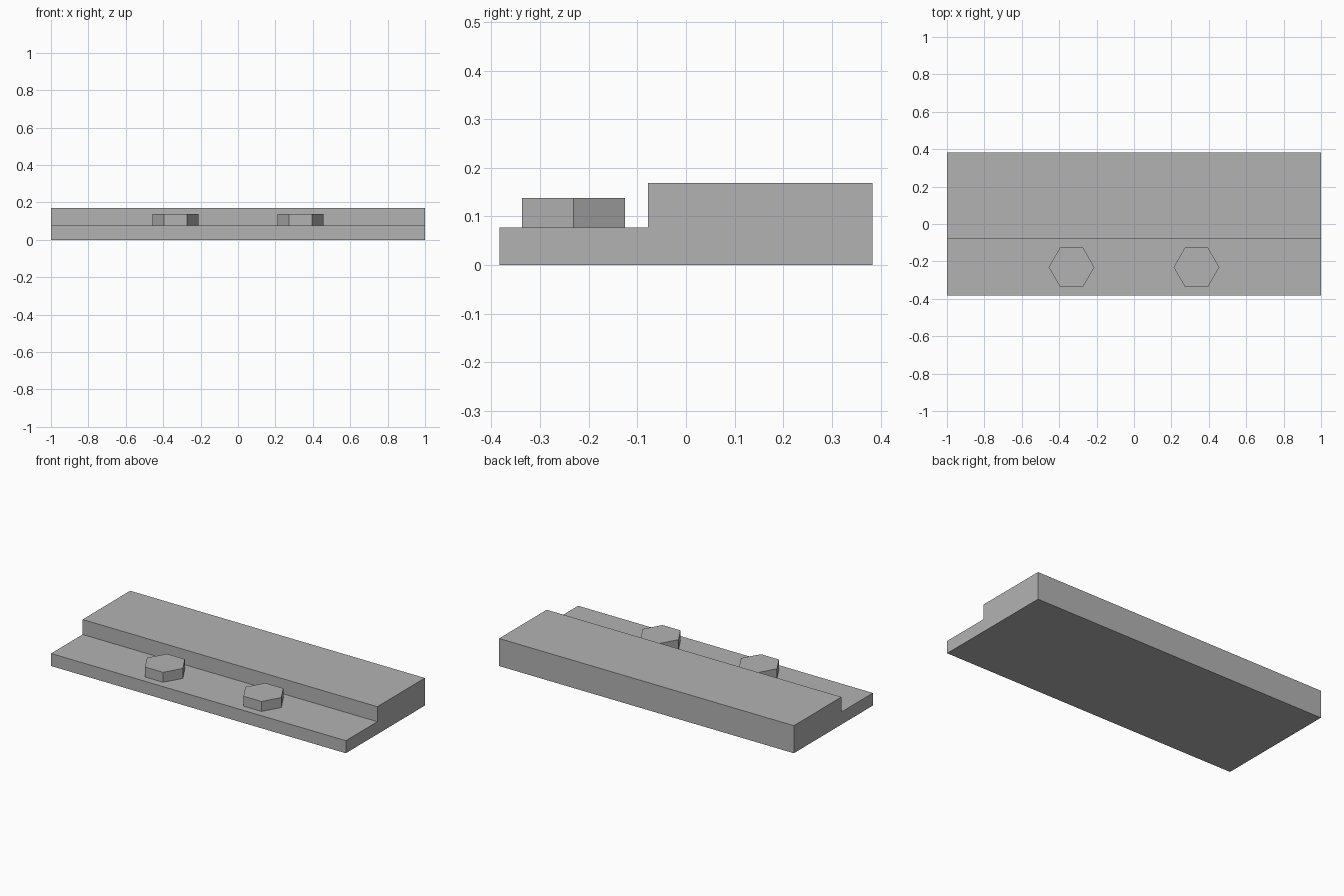
import bpy
import bmesh
from math import cos, sin, pi
from mathutils import Vector

cube = bpy.data.objects.get("Cube")
if cube:
    bpy.data.objects.remove(cube, do_unlink=True)

grey = bpy.data.materials.new("plain grey")
grey.use_nodes = True
colour = (0.45, 0.45, 0.45, 1)
grey.diffuse_color = colour
grey.node_tree.nodes["Principled BSDF"].inputs["Base Color"].default_value = colour


def extrude_outline(name, outline, offset):
    """Make a flat-sided solid by sweeping a closed outline along an offset."""
    bm = bmesh.new()
    face = bm.faces.new([bm.verts.new(p) for p in outline])
    swept = bmesh.ops.extrude_face_region(bm, geom=[face], use_keep_orig=True)
    moved = [v for v in swept["geom"] if isinstance(v, bmesh.types.BMVert)]
    bmesh.ops.translate(bm, verts=moved, vec=Vector(offset))
    bmesh.ops.recalc_face_normals(bm, faces=bm.faces)
    mesh = bpy.data.meshes.new(name)
    bm.to_mesh(mesh)
    bm.free()
    mesh.materials.append(grey)
    obj = bpy.data.objects.new(name, mesh)
    bpy.context.collection.objects.link(obj)
    return obj


# Stepped base: low ledge at the front, thick block at the back
half_depth, step_y, ledge_z, top_z = 0.383, -0.078, 0.077, 0.169
profile = [(-half_depth, 0), (half_depth, 0), (half_depth, top_z),
           (step_y, top_z), (step_y, ledge_z), (-half_depth, ledge_z)]
extrude_outline("stepped_base", [(-1, y, z) for y, z in profile], (2, 0, 0))

# Hexagonal bolt heads on the ledge, points facing sideways
radius, bolt_y, bolt_height = 0.122, -0.231, 0.061
for side, x in (("right", -0.334), ("left", 0.334)):
    ring = [(x + radius * cos(i * pi / 3), bolt_y + radius * sin(i * pi / 3), ledge_z)
            for i in range(6)]
    extrude_outline(side + "_bolt_head", ring, (0, 0, bolt_height))
